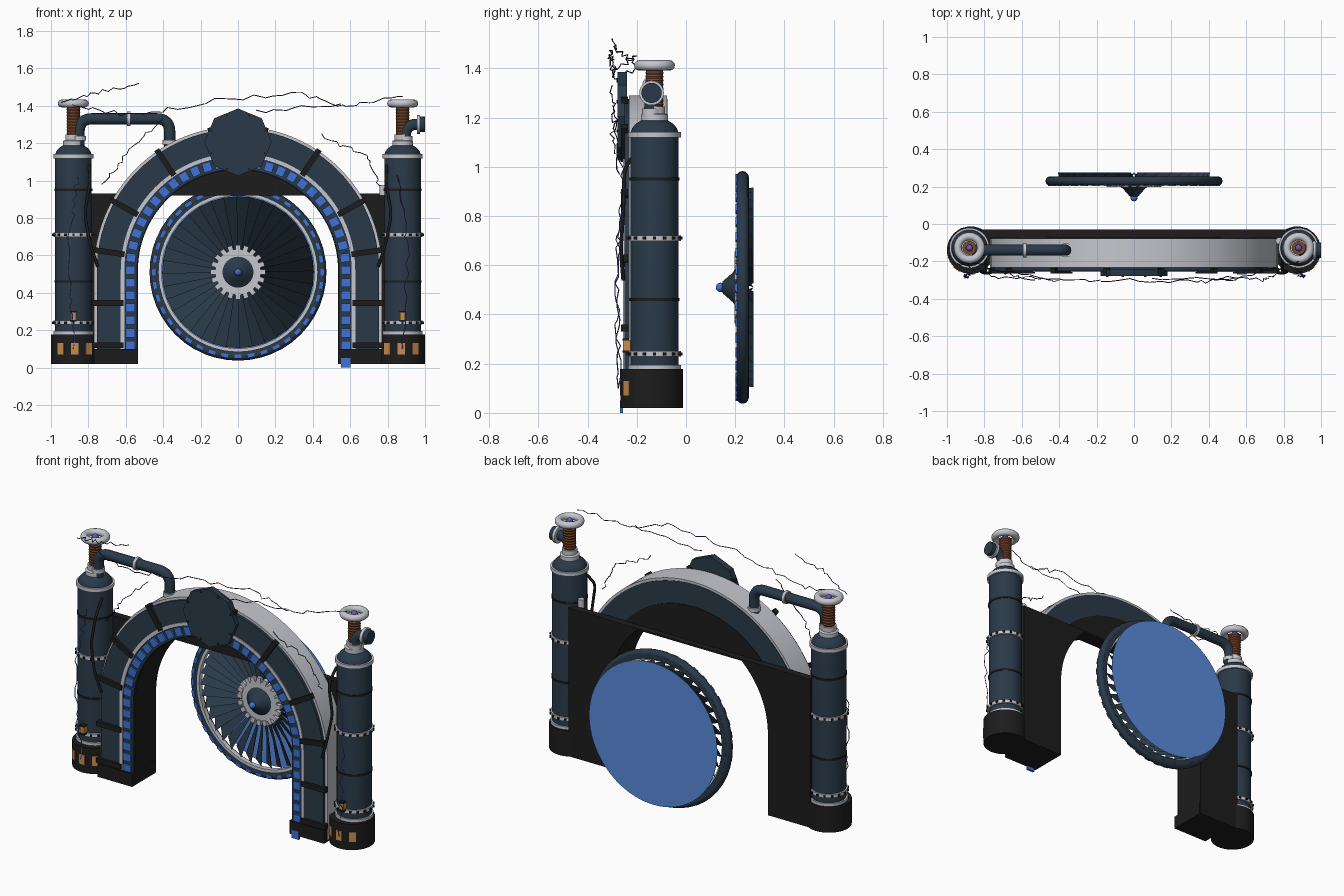
import bpy, bmesh, random
from math import sin, cos, pi, radians, asin
from mathutils import Matrix, Vector

cube = bpy.data.objects.get("Cube")
if cube:
    bpy.data.objects.remove(cube)
random.seed(4)


def material(name, *rgb):
    m = bpy.data.materials.new(name)
    m.use_nodes = True
    m.diffuse_color = (*rgb, 1)
    m.node_tree.nodes["Principled BSDF"].inputs["Base Color"].default_value = (*rgb, 1)
    return m


navy = material("navy steel", .023, .042, .066)
black = material("black iron", .012, .012, .012)
grey = material("light grey metal", .56, .57, .62)
blue = material("glowing blue", .05, .17, .66)
pale_blue = material("portal blue", .1, .26, .72)
copper = material("copper", .2, .065, .025)
orange = material("lamp orange", .6, .27, .08)
purple = material("purple glow", .14, .1, .5)
violet = material("dark violet", .04, .027, .12)


def finish(name, bm, mat, matrix=Matrix(), angle=35):
    bmesh.ops.remove_doubles(bm, verts=bm.verts, dist=.00001)
    bmesh.ops.recalc_face_normals(bm, faces=bm.faces)
    bm.transform(matrix)
    me = bpy.data.meshes.new(name)
    bm.to_mesh(me)
    bm.free()
    me.materials.append(mat)
    me.shade_smooth()
    me.set_sharp_from_angle(angle=radians(angle))
    ob = bpy.data.objects.new(name, me)
    bpy.context.collection.objects.link(ob)
    return ob


def prism(name, outline, y0, y1, mat):
    """Extrude an (x, z) outline from y0 to y1."""
    bm = bmesh.new()
    face = bm.faces.new([bm.verts.new((x, y0, z)) for x, z in outline])
    new = bmesh.ops.extrude_face_region(bm, geom=[face])["geom"]
    moved = [v for v in new if isinstance(v, bmesh.types.BMVert)]
    bmesh.ops.translate(bm, verts=moved, vec=(0, y1 - y0, 0))
    return finish(name, bm, mat, angle=20)


def lathe(name, profile, mat, matrix, segs=40, closed=False):
    """Turn an (r, h) profile round the local z axis."""
    bm = bmesh.new()
    rings = [[bm.verts.new((r * cos(t * 2 * pi / segs), r * sin(t * 2 * pi / segs), h))
              for t in range(segs)] for r, h in profile]
    pairs = list(zip(rings, rings[1:])) + ([(rings[-1], rings[0])] if closed else [])
    for a, b in pairs:
        for i in range(segs):
            j = (i + 1) % segs
            bm.faces.new((a[i], a[j], b[j], b[i]))
    return finish(name, bm, mat, matrix)


def band(name, r0, r1, h0, h1, mat, matrix, segs=48):
    return lathe(name, [(r0, h0), (r1, h0), (r1, h1), (r0, h1)], mat, matrix, segs, True)


def torus(name, major, minor, mat, matrix, sides=12):
    ring = [(major + minor * cos(i * 2 * pi / sides), minor * sin(i * 2 * pi / sides))
            for i in range(sides)]
    return lathe(name, ring, mat, matrix, 48, True)


def boxes(name, matrices, mat):
    bm = bmesh.new()
    for m in matrices:
        bmesh.ops.create_cube(bm, size=1, matrix=m)
    return finish(name, bm, mat)


def block(x, y, z, *size):
    return Matrix.Translation((x, y, z)) @ Matrix.Diagonal((*size, 1))


def polar(a, r, y, z, *size):
    """Box on a circle in the xz plane; its x axis is radial."""
    return (Matrix.Translation((0, y, z)) @ Matrix.Rotation(-a, 4, 'Y')
            @ block(r, 0, 0, *size))


def ball(name, loc, r, mat):
    bm = bmesh.new()
    bmesh.ops.create_uvsphere(bm, u_segments=16, v_segments=10, radius=r)
    return finish(name, bm, mat, Matrix.Translation(loc), 60)


def tube(name, paths, r, mat, res=3):
    cu = bpy.data.curves.new(name, 'CURVE')
    cu.dimensions, cu.bevel_depth, cu.bevel_resolution = '3D', r, res
    cu.use_fill_caps = True
    for path in paths:
        sp = cu.splines.new('POLY')
        sp.points.add(len(path) - 1)
        for p, co in zip(sp.points, path):
            p.co = (*co, 1)
    tmp = bpy.data.objects.new(name, cu)
    me = bpy.data.meshes.new_from_object(tmp)
    bpy.data.objects.remove(tmp)
    bm = bmesh.new()
    bm.from_mesh(me)
    return finish(name, bm, mat, angle=50)


def rounded(points, r, steps=6):
    """Round the inner corners of a path."""
    pts = [Vector(p) for p in points]
    out = [pts[0]]
    for a, b, c in zip(pts, pts[1:], pts[2:]):
        s, e = b + (a - b).normalized() * r, b + (c - b).normalized() * r
        for i in range(steps + 1):
            t = i / steps
            out.append(s * (1 - t) ** 2 + b * 2 * t * (1 - t) + e * t * t)
    return out + [pts[-1]]


CZ = .52      # arch centre height


def arc(r, a0=0, a1=pi, n=48):
    return [(r * cos(a0 + (a1 - a0) * i / n), CZ + r * sin(a0 + (a1 - a0) * i / n))
            for i in range(n + 1)]


def arch(name, r0, r1, y0, y1, z0, mat):
    outline = [(r1, z0)] + arc(r1) + [(-r1, z0), (-r0, z0)] + arc(r0, pi, 0) + [(r0, z0)]
    return prism(name, outline, y0, y1, mat)


# Arch: lining, body, shell and front rims
arch("arch_lining", .535, .61, -.235, -.075, .03, black)
arch("arch_body", .605, .755, -.25, -.075, .03, navy)
arch("arch_outer_shell", .75, .77, -.232, -.078, .03, grey)
arch("arch_inner_rim", .607, .627, -.256, -.24, .1, grey)
arch("arch_light_track", .54, .61, -.245, -.23, .03, navy)
boxes("arch_feet", [block(s * .652, -.15, .06, .236, .23, .08) for s in (-1, 1)], black)

# Flat-topped back wall, and the panel that closes the crown of the arch
low = asin(.4 / .535)
wall = [(.82, .02), (.82, .93), (-.82, .93), (-.82, .02), (-.535, .02)]
wall += arc(.535, pi, pi - low, 16) + arc(.535, low, 0, 16) + [(.535, .02)]
prism("back_wall", wall, -.075, -.03, black)
crown = asin(.4 / .62)
prism("crown_panel", arc(.62, crown, pi - crown), -.12, -.07, black)
boxes("inner_legs", [block(s * .65, -.11, .28, .23, .12, .5) for s in (-1, 1)], black)

# Blue light dashes round the opening
step = pi / 27
lights = [polar(step * i, .576, -.248, CZ, .05, .014, .046) for i in range(28)]
for side, count in ((-1, 6), (1, 7)):
    lights += [block(side * .576, -.248, CZ - .067 * (i + 1), .05, .014, .046) for i in range(count)]
lights.append(block(.576, -.262, .025, .05, .014, .05))
boxes("arch_lights", lights, blue)

# Straps across the front of the arch
straps = [polar(a, .695, -.25, CZ, .165, .03, .03)
          for b in (8, 29, 56, 79) for a in (radians(b), pi - radians(b))]
straps += [block(s * .695, -.25, z, .165, .03, .03) for s in (-1, 1) for z in (.12, .345)]
boxes("arch_straps", straps, black)

# Octagonal crest
CREST = 1.205
prism("crest_plate", [(.18 * sin(i * pi / 4), CREST + .18 * cos(i * pi / 4)) for i in range(8)],
      -.278, -.24, navy)
boxes("crest_bolts", [polar(i * pi / 4 + pi / 8, .155, -.28, CREST, .01, .006, .01)
                      for i in range(8)], black)

# Side columns
CY = -.128
for side, label in ((-1, "right"), (1, "left")):
    at = Matrix.Translation((side * .88, CY, 0))
    foot = Matrix.Translation((side * .873, -.14, 0))

    def around(centre, a, r, z, *size):
        return centre @ Matrix.Rotation(a - pi / 2, 4, 'Z') @ block(r, 0, z, *size)

    lathe(label + "_column_base", [(0, .02), (.127, .02), (.127, .178), (0, .178)], black, foot)
    boxes(label + "_base_windows", [around(foot, radians(a), .125, .1, .008, .04, .06)
                                    for a in (-36, 0, 36)], orange)
    dome = [(.098 * cos(i * pi / 16), 1.13 + .07 * sin(i * pi / 16)) for i in range(9)]
    lathe(label + "_column_tank", [(.098, .17)] + dome, navy, at)
    for i, (z, h) in enumerate(((.185, .02), (.24, .022), (.71, .022), (1.13, .022))):
        band(f"{label}_column_collar_{i}", .09, .107, z - h / 2, z + h / 2, grey, at)
    for z in (.46, .95):
        band(f"{label}_column_hoop_{z}", .09, .102, z - .006, z + .006, black, at)
    boxes(label + "_collar_bolts", [around(at, i * pi / 8, .109, z, .01, .012, .012)
                                    for i in range(16) for z in (.24, .71)], black)
    lathe(label + "_neck", [(.055, 1.18), (.055, 1.212), (.043, 1.217), (.043, 1.245), (0, 1.245)],
          grey, at)
    ribs = [(.034 + .003 * (i % 2), 1.23 + .008 * i) for i in range(22)]
    lathe(label + "_copper_coil", ribs + [(0, 1.4)], copper, at, 20)
    torus(label + "_top_ring", .062, .021, grey, at @ Matrix.Translation((0, 0, 1.412)))
    ball(label + "_spark_ball", (side * .88, CY, 1.412), .018, purple)

    # Warning lamp and cable
    boxes(label + "_lamp", [block(side * .88, -.24, .272, .028, .03, .05)], orange)
    boxes(label + "_lamp_bars", [block(side * .88, -.245, z, .034, .028, .009)
                                 for z in (.25, .298)], black)
    cable = [(.795, -.18, 1.08), (.79, -.25, 1.0), (.82, -.255, .82), (.79, -.265, .66), (.75, -.255, .54)]
    tube(label + "_cable", [rounded([(side * x, y, z) for x, y, z in cable], .04)], .008, black)

lathe("wall_stud", [(0, .92), (.018, .92), (.018, .975), (0, .975)], grey,
      Matrix.Translation((.775, -.09, 0)), 16)

# Connecting pipe and cut-off pipe
PY, PZ = -.14, 1.33
tube("long_pipe", [rounded([(-.85, PY, 1.17), (-.85, PY, PZ), (-.365, PY, PZ), (-.365, PY, 1.18)], .07)],
     .03, navy, 5)
tube("short_pipe", [rounded([(.895, PY, 1.17), (.895, PY, 1.3), (.99, PY, 1.3)], .06)], .03, navy, 5)
to_x = Matrix.Rotation(pi / 2, 4, 'Y')
for name, x, z, r in (("long_pipe_flange", -.585, PZ, .038), ("short_pipe_flange", .965, 1.3, .05)):
    band(name, .02, r, -.009, .009, grey, Matrix.Translation((x, PY, z)) @ to_x, 24)
lathe("short_pipe_cap", [(0, -.015), (.041, -.015), (.041, .012), (0, .012)], navy,
      Matrix.Translation((.988, PY, 1.3)) @ to_x, 24)
for name, x, z in (("long_pipe_foot", -.365, 1.205), ("long_pipe_root", -.85, 1.225), ("short_pipe_root", .895, 1.225)):
    band(name, .02, .038, -.012, .012, grey, Matrix.Translation((x, PY, z)), 24)

# Turbine behind the arch: the local z axis points to the front
FZ = .51
hub = Matrix.Translation((0, .23, FZ)) @ Matrix.Rotation(pi / 2, 4, 'X')
torus("turbine_ring", .448, .025, navy, hub)
band("turbine_ring_wall", .422, .45, -.025, .022, navy, hub, 64)
band("turbine_inner_rim", .408, .424, -.005, .024, grey, hub, 64)
boxes("turbine_lights", [polar(i * pi / 20, .451, .208, FZ, .02, .012, .036) for i in range(40)], blue)
bm = bmesh.new()
pitch = pi / 18
for i in range(36):
    a, b = i * pitch, (i + 1.12) * pitch
    bm.faces.new([bm.verts.new((r * cos(t), y, FZ + r * sin(t)))
                  for r, t, y in ((.1, a, .275), (.406, a, .275), (.406, b, .217), (.1, b, .217))])
finish("turbine_blades", bm, navy)
band("hub_ring", .08, .122, -.02, .026, grey, hub)
boxes("hub_teeth", [polar(i * pi / 10, .13, .21, FZ, .032, .024, .026) for i in range(20)], grey)
lathe("hub_cone", [(.092, .0), (.092, .02), (.06, .04), (.025, .08), (0, .09)], navy, hub)
ball("hub_tip", (0, .14, FZ), .019, blue)

# Flat glowing sheet behind the turbine
bm = bmesh.new()
bmesh.ops.create_circle(bm, cap_ends=True, segments=64, radius=.436)
finish("portal_sheet", bm, pale_blue, Matrix.Translation((0, .318, FZ)) @ Matrix.Rotation(-pi / 2, 4, 'X'))


# Electric arcs
def jagged(points, pieces=9, shake=.012):
    out = []
    for a, b in zip(points, points[1:]):
        for i in range(pieces):
            p = Vector(a).lerp(Vector(b), i / pieces)
            out.append(p + Vector([random.uniform(-shake, shake) for _ in range(3)]))
    return out + [Vector(points[-1])]


sparks = [
    [(-.94, -.2, 1.42), (-.75, -.28, 1.47), (-.53, -.3, 1.52)],
    [(-.9, -.2, 1.41), (-.6, -.28, 1.35), (-.18, -.3, 1.41)],
    [(-.18, -.3, 1.42), (.3, -.31, 1.47), (.55, -.3, 1.4), (.88, -.2, 1.45)],
    [(.1, -.3, 1.37), (.55, -.29, 1.41)],
    [(-.72, -.25, .97), (-.6, -.29, 1.15), (-.4, -.3, 1.33)],
    [(.44, -.29, 1.24), (.68, -.3, 1.13), (.76, -.27, .97)],
]
tube("arch_sparks", [jagged(p) for p in sparks], .0025, violet, 0)
tube("column_sparks", [jagged([(s * .86, -.25, 1.02), (s * .91, -.28, .6), (s * .88, -.275, .1)], 14)
                       for s in (-1, 1)], .0025, purple, 0)
